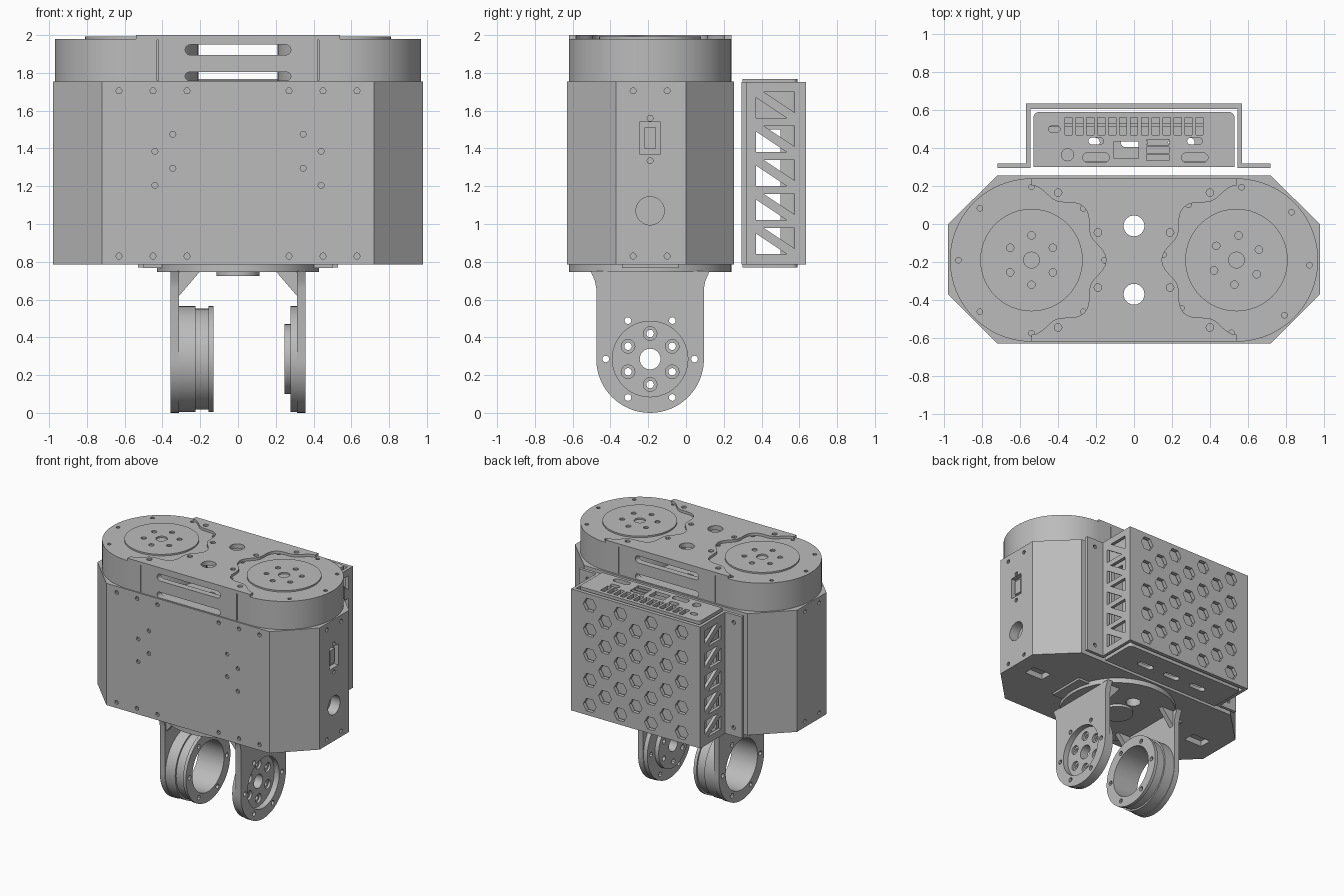
import bpy, bmesh
from math import sin, cos, pi, radians

cube = bpy.data.objects.get("Cube")
if cube:
    bpy.data.objects.remove(cube, do_unlink=True)

grey = bpy.data.materials.new("plain grey")
grey.use_nodes = True
grey.diffuse_color = (0.5, 0.5, 0.5, 1)
grey.node_tree.nodes["Principled BSDF"].inputs["Base Color"].default_value = (0.5, 0.5, 0.5, 1)

MID = -0.19          # depth position of the motor axes
MX = 0.54            # sideways position of the top motors


# ---- helpers ----
def arc(cx, cy, r, a0=0, a1=360, n=32):
    """Points on an arc; a full circle leaves out its last point."""
    steps = n if abs(a1 - a0) >= 360 else n + 1
    return [(cx + r * cos(radians(a0 + (a1 - a0) * i / n)),
             cy + r * sin(radians(a0 + (a1 - a0) * i / n))) for i in range(steps)]


def rect(cx, cy, w, h):
    return [(cx - w / 2, cy - h / 2), (cx + w / 2, cy - h / 2),
            (cx + w / 2, cy + h / 2), (cx - w / 2, cy + h / 2)]


def pill(cx, cy, w, h):
    """Rectangle with rounded ends, long in its first direction."""
    r = h / 2
    return arc(cx + w / 2 - r, cy, r, -90, 90, 8) + arc(cx - w / 2 + r, cy, r, 90, 270, 8)


def ring_spots(cx, cy, r, n, start=0):
    return arc(cx, cy, r, start, start + 360, n)


def extrude(bm, pts, axis, lo, hi):
    def place(p, d):
        return {"x": (d, p[0], p[1]), "y": (p[0], d, p[1]), "z": (p[0], p[1], d)}[axis]
    a = [bm.verts.new(place(p, lo)) for p in pts]
    b = [bm.verts.new(place(p, hi)) for p in pts]
    faces = [bm.faces.new(a[::-1]), bm.faces.new(b)]
    for i in range(len(pts)):
        j = (i + 1) % len(pts)
        faces.append(bm.faces.new((a[i], a[j], b[j], b[i])))
    bmesh.ops.recalc_face_normals(bm, faces=faces)


def make(name, *prisms):
    bm = bmesh.new()
    for p in prisms:
        extrude(bm, *p)
    me = bpy.data.meshes.new(name)
    bm.to_mesh(me)
    bm.free()
    me.materials.append(grey)
    ob = bpy.data.objects.new(name, me)
    bpy.context.collection.objects.link(ob)
    return ob


def cut(ob, prisms):
    """Subtract a set of separate prisms and apply the result."""
    tool = make("cutter", *prisms)
    tool.hide_render = True
    mod = ob.modifiers.new("cut", "BOOLEAN")
    mod.operation, mod.solver, mod.object = "DIFFERENCE", "EXACT", tool
    dg = bpy.context.evaluated_depsgraph_get()
    dg.update()
    me = bpy.data.meshes.new_from_object(ob.evaluated_get(dg))
    ob.modifiers.clear()
    ob.data = me
    bpy.data.objects.remove(tool, do_unlink=True)


# ---- main body: chamfered housing with screws, ports and cable holes ----
outline = [(-.72, .255), (-.98, 0), (-.98, -.37), (-.72, -.63),
           (.72, -.63), (.98, -.37), (.98, 0), (.72, .255)]
body = make("body_housing", (outline, "z", .785, 1.755))
cable_holes = [(arc(0, MID + s * .18, .055, n=24), "z", .6, 2.1) for s in (-1, 1)]
holes = list(cable_holes)
for s in (-1, 1):
    for z in (.83, 1.705):
        for x in (.27, .45, .63):
            holes += [(arc(s * x, z, .016, n=10), "y", -.7, -.6),
                      (arc(s * x, z, .016, n=10), "y", .225, .3)]
        for y in (-.28, -.1):
            holes.append((arc(y, z, .016, n=10), "x", s * .95, s * 1.1))
    for x, z in ((.345, 1.475), (.345, 1.295), (.44, 1.385), (.44, 1.205)):
        holes.append((arc(s * x, z, .016, n=10), "y", -.7, -.61))
    holes.append((rect(s * .77, MID, .16, .1), "z", .7, .83))
holes += [(rect(MID, 1.455, .11, .17), "x", .94, 1.1),
          (arc(MID, 1.07, .075), "x", .9, 1.1)]
holes += [(arc(MID, z, .016, n=10), "x", .95, 1.1) for z in (1.335, 1.56)]
cut(body, holes)
make("side_connector", (rect(MID, 1.455, .06, .11), "x", .93, .965))

# ---- head: hollow rounded block carrying two motors ----
R = .43
stadium = arc(MX, MID, R, -90, 90, 40) + arc(-MX, MID, R, 90, 270, 40)
head = make("head_block", (stadium, "z", 1.75, 1.98))
cut(head, [(rect(0, MID, .84, .76), "z", 1.753, 1.965)])
cut(head, [(pill(0, 1.922, .56, .055), "y", -.8, .5),
           (pill(0, 1.782, .56, .045), "y", -.8, .5)])
spots = []
for s, turn in ((-1, 0), (1, -4)):
    spots += ring_spots(s * MX, MID, .385, 8, turn)
cut(head, cable_holes + [(arc(x, y, .015, n=10), "z", 1.969, 2.1) for x, y in spots])
cut(head, [(rect(s * .425, y, .006, .016), "z", 1.76, 1.975)
           for s in (-1, 1) for y in (MID - R, MID + R)])

# ---- scalloped cover plate on the head ----
def scallop(cx, a0, a1):
    pts = []
    for i in range(49):
        a = radians(a0 + (a1 - a0) * i / 48)
        r = .365 + .028 * cos(8 * a)
        pts.append((cx + r * cos(a), MID + r * sin(a)))
    return pts

plate = make("head_cover_plate", (
    [(-MX, MID + R), (MX, MID + R)] + scallop(MX, 90, 270)
    + [(MX, MID - R), (-MX, MID - R)] + scallop(-MX, -90, 90), "z", 1.979, 2.0))
cut(plate, cable_holes + [(arc(sx * x, MID + sy * y, .02, n=12), "z", 1.985, 2.1)
                          for sx in (-1, 1) for sy in (-1, 1)
                          for x, y in ((.4, .355), (.19, .145))])

# ---- top motors and their output discs ----
for s, side, turn in ((-1, "right", 30), (1, "left", 25)):
    make(side + "_motor", (arc(s * MX, MID, .33, n=48), "z", 1.752, 1.97))
    disc = make(side + "_motor_disc", (arc(s * MX, MID, .27, n=48), "z", 1.97, 1.992))
    cut(disc, [(arc(x, y, .02, n=12), "z", 1.975, 2.1)
               for x, y in ring_spots(s * MX, MID, .13, 6, turn)]
        + [(arc(s * MX, MID, .042, n=20), "z", 1.975, 2.1)])

# ---- lower yoke: round flange, two legs and gussets ----
flange = make("yoke_flange", (arc(0, MID, R, n=64), "z", .745, .786))
cut(flange, cable_holes)
make("flange_tabs", *[(rect(s * .45, MID, .1, .3), "z", .768, .786) for s in (-1, 1)])
make("yoke_centre_disc", (arc(0, MID, .115), "z", .725, .746))

AZ = .285            # height of the lower axis
leg = arc(MID, AZ, .285, 180, 360, 32) + [(.095, .66), (.103, .7), (.125, .75),
                                         (-.505, .75), (-.483, .7), (-.475, .66)]
bolts = [(arc(y, z, .018, n=12), "x", -.6, .6) for y, z in ring_spots(MID, AZ, .235, 6)]
bore = (arc(MID, AZ, .2, n=48), "x", -.6, .6)
for s, side in ((-1, "right"), (1, "left")):
    part = make(side + "_yoke_leg", (leg, "x", s * .312, s * .357))
    cut(part, bolts + [bore])
    make(side + "_gussets", *[([(s * .2, .75), (s * .32, .75), (s * .32, .61)], "y", y - .02, y + .02)
                              for y in (MID - .25, MID + .25)])

# open bearing ring on the right leg
for name, r, lo, hi in (("bearing_ring_outer", .28, -.313, -.225),
                        ("bearing_ring_groove", .267, -.225, -.155),
                        ("bearing_ring_inner", .28, -.155, -.13)):
    cut(make(name, (arc(MID, AZ, r, n=64), "x", lo, hi)), bolts + [bore])

# drilled hub on the left leg
six = ring_spots(MID, AZ, .135, 6, 30)
through = [(arc(y, z, .02, n=12), "x", .2, .5) for y, z in six]
through.append((arc(MID, AZ, .055, n=24), "x", .2, .5))
hub = make("hub_disc", (arc(MID, AZ, .28, n=64), "x", .278, .313))
cut(hub, bolts + through)
cut(hub, [(arc(y, z, .036, n=20), "x", .295, .5) for y, z in six])
cut(make("hub_boss", (arc(MID, AZ, .185, n=48), "x", .245, .279)), through)

# ---- controller case on the back ----
case_outline = (arc(.5, .56, .03, 0, 90, 6) + arc(-.5, .56, .03, 90, 180, 6)
                + [(-.53, .3), (.53, .3)])
case = make("controller_case", (case_outline, "z", .77, 1.768))
cut(case, [(rect(0, .4475, 1.0, .235), "z", .8, 1.74)])
ports = [pill(-.2, .35, .14, .05), rect(-.04, .39, .13, .09), pill(.32, .35, .14, .05),
         pill(-.2, .437, .08, .035), pill(.32, .437, .08, .035), arc(-.35, .365, .032, n=20),
         pill(-.42, .5, .06, .035)]
ports += [rect(.125, y, .12, .03) for y in (.35, .39, .43)]
ports += [rect(-.345 + i * .0575, .515, .038, .09) for i in range(13)]
openings = [(p, "z", 1.72, 1.8) for p in ports]
openings += [(pill(x, .43, .14, .05), "z", .7, .82) for x in (-.25, 0, .25)]
openings.append((rect(.435, 1.165, .13, .67), "x", -.7, .7))
cut(case, openings)
make("circuit_board", (rect(0, .52, .98, .02), "z", .81, 1.7))

# ---- hat-shaped guard around the case, with truss and honeycomb openings ----
half = [(.545, .605), (.545, .295), (.72, .295), (.72, .32), (.57, .32), (.57, .635)]
guard = make("case_guard", (half + [(-x, y) for x, y in half[::-1]], "z", .785, 1.753))
gaps = []
for i in range(5):
    lo = .84 + i * .18
    hi = lo + .14
    gaps += [([(.37, lo), (.535, lo), (.37, hi - .03)], "x", -.7, .7),
             ([(.575, hi), (.41, hi), (.575, lo + .03)], "x", -.7, .7)]
for col in range(7):
    count = 5 - col % 2
    for row in range(count):
        z = 1.267 + (row - (count - 1) / 2) * .2
        gaps.append((arc((col - 3) * .135, z, .057, n=6), "y", .59, .66))
gaps += [(arc(s * .645, z, .016, n=10), "y", .25, .4) for s in (-1, 1) for z in (.85, 1.69)]
cut(guard, gaps)

# ---- smooth round walls, keep edges crisp ----
for ob in bpy.context.collection.objects:
    if ob.type == "MESH" and ob.data.materials and ob.data.materials[0] == grey:
        ob.data.shade_smooth()
        ob.data.set_sharp_from_angle(angle=radians(30))
